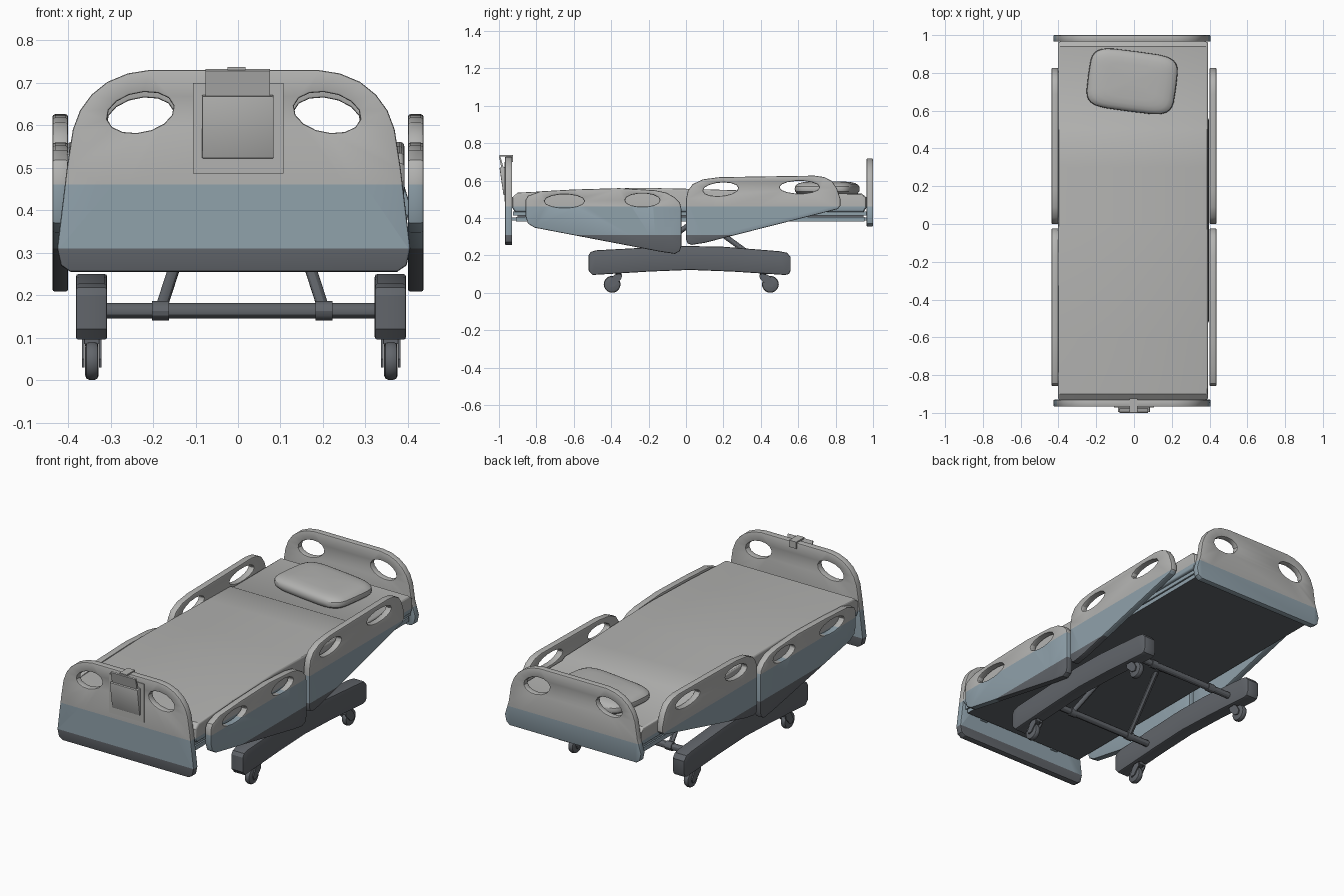
import bpy, bmesh, math
from math import cos, sin, pi
from mathutils import Vector, Matrix

if "Cube" in bpy.data.objects:
    bpy.data.objects.remove(bpy.data.objects["Cube"])


def material(name, rgb):
    m = bpy.data.materials.new(name)
    m.diffuse_color = (*rgb, 1)
    m.use_nodes = True
    m.node_tree.nodes["Principled BSDF"].inputs["Base Color"].default_value = m.diffuse_color
    return m


GREY = material("light_grey", (0.45, 0.45, 0.44))
BLUE = material("blue_grey", (0.28, 0.36, 0.41))
DARK = material("dark_grey", (0.12, 0.13, 0.145))


def finish(bm, name, dark=False, bevel=0.0, segments=2):
    """Bevel sharp edges, colour in height bands, and make the object."""
    bmesh.ops.recalc_face_normals(bm, faces=bm.faces)
    if bevel:
        sharp = [e for e in bm.edges if e.is_manifold and e.calc_face_angle() > 1.0]
        bmesh.ops.bevel(bm, geom=sharp, offset=bevel, segments=segments,
                        profile=0.5, affect='EDGES', clamp_overlap=True)
    if not dark:
        for h in (0.31, 0.46):
            bmesh.ops.bisect_plane(bm, geom=bm.verts[:] + bm.edges[:] + bm.faces[:],
                                   plane_co=(0, 0, h), plane_no=(0, 0, 1), dist=1e-5)
    for f in bm.faces:
        z = f.calc_center_median().z
        f.material_index = 2 if dark or z < 0.31 else 1 if z < 0.46 else 0
    me = bpy.data.meshes.new(name)
    bm.to_mesh(me)
    bm.free()
    for m in (GREY, BLUE, DARK):
        me.materials.append(m)
    ob = bpy.data.objects.new(name, me)
    bpy.context.collection.objects.link(ob)
    bpy.ops.object.select_all(action='DESELECT')
    ob.select_set(True)
    bpy.context.view_layer.objects.active = ob
    bpy.ops.object.shade_smooth_by_angle(angle=math.radians(30))
    return ob


def plate(bm, loops, axis, w0, w1):
    """Flat outline (first loop) with holes, extruded along x or y from w0 to w1."""
    def place(u, v, w):
        return (w, u, v) if axis == 'x' else (u, w, v)
    edges = []
    for loop in loops:
        vs = [bm.verts.new(place(u, v, w0)) for u, v in loop]
        edges += [bm.edges.new((vs[i - 1], vs[i])) for i in range(len(vs))]
    faces = [g for g in bmesh.ops.triangle_fill(bm, edges=edges, use_beauty=True)["geom"]
             if isinstance(g, bmesh.types.BMFace)]
    ext = bmesh.ops.extrude_face_region(bm, geom=faces, use_keep_orig=True)["geom"]
    bmesh.ops.translate(bm, vec=place(0, 0, w1 - w0),
                        verts=[g for g in ext if isinstance(g, bmesh.types.BMVert)])


def oval(cu, cv, ru, rv, tilt=0.0, n=14):
    pts = [(ru * cos(2 * pi * i / n), rv * sin(2 * pi * i / n)) for i in range(n)]
    return [(cu + a * cos(tilt) - b * sin(tilt), cv + a * sin(tilt) + b * cos(tilt))
            for a, b in pts]


def box(bm, x0, x1, y0, y1, z0, z1):
    mat = Matrix.Translation(((x0 + x1) / 2, (y0 + y1) / 2, (z0 + z1) / 2)) \
        @ Matrix.Diagonal((x1 - x0, y1 - y0, z1 - z0, 1))
    bmesh.ops.create_cube(bm, size=1, matrix=mat)


def rod(bm, a, b, r, n=12):
    a, b = Vector(a), Vector(b)
    d = b - a
    mat = Matrix.Translation((a + b) / 2) @ d.to_track_quat('Z', 'Y').to_matrix().to_4x4()
    bmesh.ops.create_cone(bm, cap_ends=True, segments=n, radius1=r, radius2=r,
                          depth=d.length, matrix=mat)


# Foot and head boards: arched panel with two tilted hand holes
def board(name, y0, y1, bottom, top):
    half = [(0.385, bottom), (0.407, bottom + 0.015), (0.416, bottom + 0.055),
            (0.393, top - 0.23), (0.379, top - 0.14), (0.362, top - 0.095),
            (0.335, top - 0.058), (0.298, top - 0.028), (0.25, top - 0.008), (0.20, top)]
    outline = [(-0.01 + x, z) for x, z in half] + [(-0.01 - x, z) for x, z in reversed(half)]
    holes = [oval(-0.01 + s * 0.22, top - 0.1, 0.08, 0.047, -s * 0.2) for s in (-1, 1)]
    bm = bmesh.new()
    plate(bm, [outline] + holes, 'y', y0, y1)
    finish(bm, name, bevel=0.005)


board("footboard", -0.967, -0.93, 0.255, 0.73)
board("headboard", 0.965, 1.0, 0.355, 0.717)

# Side rails: a foot and a head panel on each side
FOOT_RAIL = [(-0.858, 0.41), (-0.858, 0.495), (-0.845, 0.518), (-0.78, 0.542), (-0.6, 0.552),
             (-0.356, 0.559), (-0.168, 0.548), (-0.105, 0.535), (-0.06, 0.51), (-0.032, 0.48),
             (-0.024, 0.445), (-0.024, 0.25), (-0.034, 0.222), (-0.06, 0.208), (-0.14, 0.22),
             (-0.81, 0.348), (-0.845, 0.37)]
HEAD_RAIL = [(0.0, 0.286), (0.0, 0.5), (0.01, 0.545), (0.035, 0.58), (0.09, 0.606),
             (0.18, 0.618), (0.687, 0.626), (0.74, 0.618), (0.78, 0.597), (0.806, 0.56),
             (0.826, 0.5), (0.826, 0.465), (0.81, 0.447), (0.1, 0.267), (0.03, 0.256),
             (0.008, 0.264)]
for side, s in (("left", -1), ("right", 1)):
    for part, loops in (
            ("foot", [FOOT_RAIL, oval(-0.65, 0.49, 0.107, 0.036), oval(-0.233, 0.495, 0.094, 0.036)]),
            ("head", [HEAD_RAIL, oval(0.185, 0.553, 0.095, 0.036, 0.08),
                      oval(0.607, 0.564, 0.107, 0.034)])):
        bm = bmesh.new()
        plate(bm, loops, 'x', s * 0.4, s * 0.437)
        finish(bm, f"{part}_side_rail_{side}", bevel=0.006)

# Mattress with blanket step near the pillow
bm = bmesh.new()
plate(bm, [[(-0.915, 0.432), (-0.93, 0.455), (-0.93, 0.51), (-0.9, 0.535), (-0.6, 0.55),
            (-0.25, 0.561), (0.0, 0.556), (0.3, 0.547), (0.5, 0.543), (0.525, 0.53),
            (0.94, 0.53), (0.965, 0.51), (0.965, 0.455), (0.95, 0.432)]], 'x', -0.403, 0.392)
finish(bm, "mattress", bevel=0.014, segments=3)

# Pillow: rounded-square cushion turned slightly
bm = bmesh.new()
bmesh.ops.create_uvsphere(bm, u_segments=32, v_segments=12, radius=1)
for v in bm.verts:
    x, y, z = (math.copysign(abs(c) ** p, c) for c, p in zip(v.co, (0.42, 0.42, 0.8)))
    v.co = (0.235 * x, 0.16 * y, 0.04 * z)
bmesh.ops.transform(bm, verts=bm.verts, matrix=Matrix.Translation((-0.01, 0.755, 0.555))
                    @ Matrix.Rotation(math.radians(-7.5), 4, 'Z'))
finish(bm, "pillow")

# Bed deck and frame bars below the mattress
bm = bmesh.new()
box(bm, -0.385, 0.375, -0.925, 0.965, 0.412, 0.434)
finish(bm, "deck_edge")
bm = bmesh.new()
box(bm, -0.385, 0.375, -0.91, 0.955, 0.382, 0.405)
ob = finish(bm, "frame_tray")
for p in ob.data.polygons:
    if p.normal.z < -0.5:
        p.material_index = 2
bm = bmesh.new()
box(bm, -0.35, 0.34, -0.9, 0.95, 0.4, 0.415)
finish(bm, "frame_core", dark=True)
# Brackets joining the boards to the frame
bm = bmesh.new()
for x in (-0.25, 0.23):
    box(bm, x, x + 0.04, -0.94, 0.97, 0.386, 0.402)
finish(bm, "board_brackets")

# Control panel on the footboard: backing, sloped box, clip and tab
bm = bmesh.new()
box(bm, -0.106, 0.107, -0.971, -0.964, 0.487, 0.70)
finish(bm, "panel_backing")
bm = bmesh.new()
plate(bm, [[(-0.965, 0.522), (-0.976, 0.522), (-0.997, 0.668), (-0.965, 0.672)]],
      'x', -0.085, 0.084)
finish(bm, "control_box", bevel=0.003)
bm = bmesh.new()
plate(bm, [[(-0.975, 0.668), (-0.987, 0.668), (-1.0, 0.728), (-0.994, 0.732)]],
      'x', -0.077, 0.075)
finish(bm, "panel_clip")
bm = bmesh.new()
box(bm, -0.025, 0.018, -0.996, -0.924, 0.728, 0.737)
box(bm, -0.025, 0.018, -0.93, -0.924, 0.70, 0.732)
finish(bm, "panel_hook")

# Base side beams: shallow arched boxes
BEAM = [(-0.522, 0.12), (-0.522, 0.2), (-0.51, 0.218), (-0.48, 0.227), (-0.2, 0.242),
        (0.0, 0.25), (0.2, 0.246), (0.5, 0.222), (0.54, 0.214), (0.56, 0.19), (0.56, 0.12),
        (0.55, 0.1), (0.53, 0.095), (0.25, 0.113), (0.02, 0.122), (-0.2, 0.113), (-0.5, 0.095)]
for side, x0, x1 in (("left", -0.382, -0.308), ("right", 0.322, 0.396)):
    bm = bmesh.new()
    plate(bm, [BEAM], 'x', x0, x1)
    finish(bm, f"base_beam_{side}", dark=True, bevel=0.007)

# Casters: rounded wheel, fork arms and stem
for side, x in (("left", -0.344), ("right", 0.36)):
    for end, y, stem in (("front", -0.395, 0.035), ("back", 0.451, -0.04)):
        bm = bmesh.new()
        rod(bm, (x - 0.016, y, 0.045), (x + 0.016, y, 0.045), 0.045, 20)
        finish(bm, f"caster_wheel_{end}_{side}", dark=True, bevel=0.011)
        bm = bmesh.new()
        rod(bm, (x, y + stem, 0.08), (x, y + stem, 0.115), 0.016)
        arm = [(y - stem * 0.3, 0.03), (y - stem * 0.5, 0.05), (y, 0.085),
               (y + stem * 0.4, 0.097), (y + stem * 1.45, 0.097), (y + stem * 1.4, 0.075),
               (y + stem * 0.4, 0.035)]
        for s in (-1, 1):
            plate(bm, [arm], 'x', x + s * 0.017, x + s * 0.023)
        box(bm, x - 0.02, x + 0.02, y + stem - 0.018, y + stem + 0.018, 0.085, 0.098)
        finish(bm, f"caster_fork_{end}_{side}", dark=True)

# Cross bars with clamps and lifting struts
for end, y, top_y in (("front", -0.26, 0.06), ("back", 0.4, 0.08)):
    bm = bmesh.new()
    rod(bm, (-0.32, y, 0.163), (0.335, y, 0.163), 0.018)
    finish(bm, f"cross_bar_{end}", dark=True)
    bm = bmesh.new()
    for s in (-1, 1):
        x = 0.01 + s * 0.193
        rod(bm, (x - 0.02, y, 0.163), (x + 0.02, y, 0.163), 0.023)
        rod(bm, (x, y, 0.163), (x - s * 0.075, top_y, 0.395), 0.014)
    finish(bm, f"lift_struts_{end}", dark=True)
